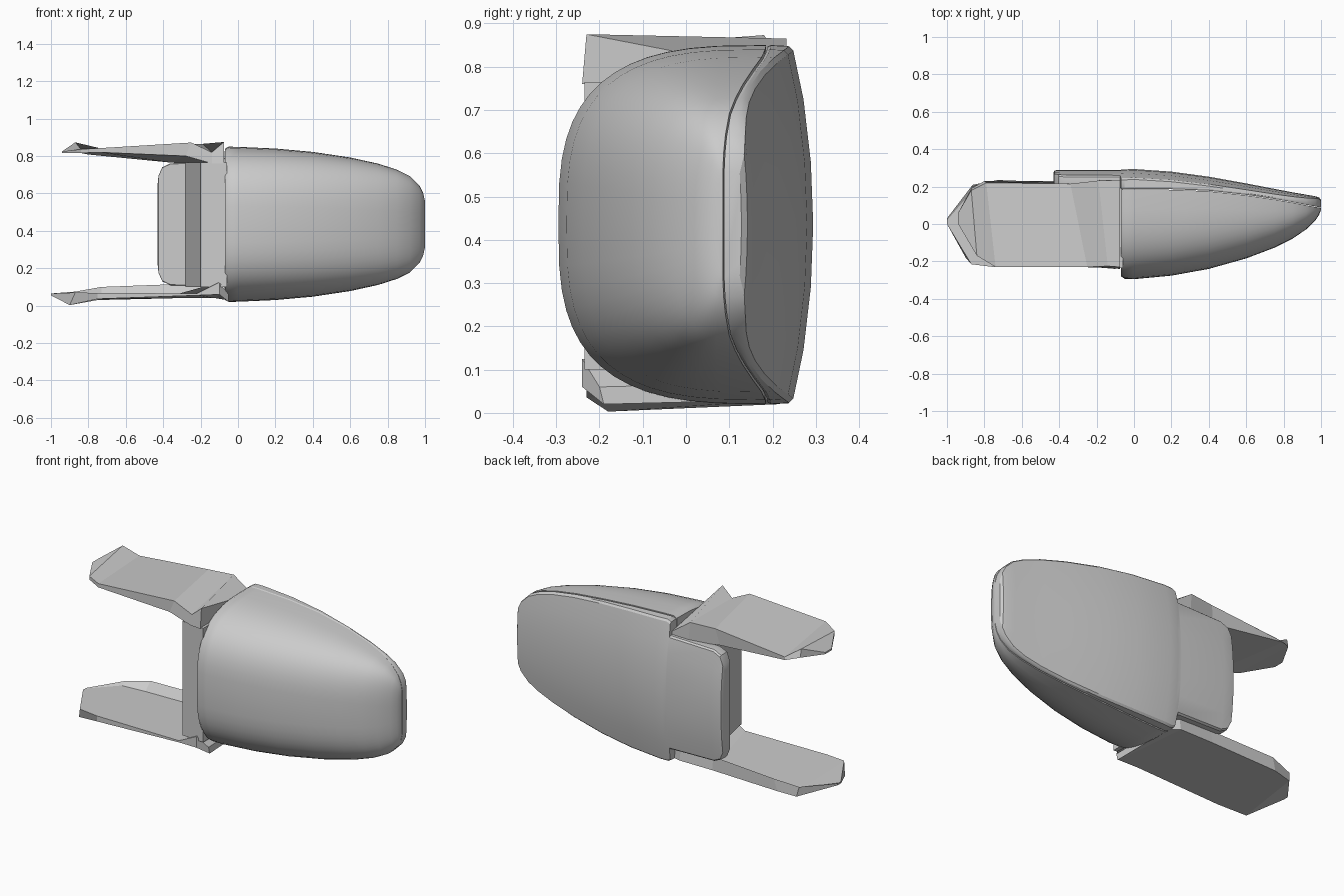
import bpy, bmesh, math

cube = bpy.data.objects.get("Cube")
if cube:
    bpy.data.objects.remove(cube)

grey = bpy.data.materials.new("plain grey")
grey.use_nodes = True
grey.diffuse_color = (0.6, 0.6, 0.6, 1)
grey.node_tree.nodes["Principled BSDF"].inputs["Base Color"].default_value = (0.6, 0.6, 0.6, 1)

MID = 0.435  # height of the centre line


def loft(name, rows, smooth=None):
    """Skin a list of equal-length closed sections and cap both ends."""
    bm = bmesh.new()
    rings = [[bm.verts.new(p) for p in row] for row in rows]
    n = len(rings[0])
    for a, b in zip(rings, rings[1:]):
        for i in range(n):
            j = (i + 1) % n
            bm.faces.new((a[i], a[j], b[j], b[i]))
    bm.faces.new(rings[0])
    bm.faces.new(rings[-1])
    bmesh.ops.recalc_face_normals(bm, faces=bm.faces)
    mesh = bpy.data.meshes.new(name)
    bm.to_mesh(mesh)
    bm.free()
    mesh.materials.append(grey)
    obj = bpy.data.objects.new(name, mesh)
    bpy.context.collection.objects.link(obj)
    if smooth:
        bpy.ops.object.select_all(action='DESELECT')
        obj.select_set(True)
        bpy.context.view_layer.objects.active = obj
        bpy.ops.object.shade_smooth_by_angle(angle=math.radians(smooth))
    return obj


# Stations along the body: x, half height, front y, seam y, back y
stations = [
    (-0.07, 0.404, -0.280, 0.185, 0.290), (-0.05, 0.415, -0.293, 0.185, 0.292),
    (0.00, 0.414, -0.295, 0.185, 0.294), (0.20, 0.405, -0.276, 0.183, 0.280),
    (0.40, 0.387, -0.240, 0.175, 0.253), (0.60, 0.357, -0.184, 0.153, 0.217),
    (0.75, 0.324, -0.127, 0.131, 0.188), (0.85, 0.292, -0.077, 0.114, 0.169),
    (0.92, 0.257, -0.029, 0.100, 0.157), (0.97, 0.207, 0.020, 0.091, 0.148),
    (0.99, 0.167, 0.050, 0.087, 0.142), (1.00, 0.122, 0.076, 0.085, 0.128)]


def shell_section(x, h, yf, ys, yb, steps=28):
    pts = []
    for i in range(steps + 1):
        t = math.pi * (i / steps - 0.5)
        s, c = math.sin(t), max(0, math.cos(t))
        pts.append((x, ys - (ys - yf) * c ** 0.667,
                    MID + h * math.copysign(abs(s) ** 0.667, s)))
    return pts


loft("front_shell", [shell_section(*s) for s in stations], 35)


def panel_section(x, h, ys, yb):
    bow = 0.045 * (h / 0.41) ** 2
    front = ys + 0.003
    half = [(0.99, front), (1.0, front + 0.008), (0.995, yb - bow - 0.010),
            (0.97, yb - bow), (0.7, yb - bow * 0.49), (0.35, yb - bow * 0.12)]
    upper = [(x, y, MID + h * f) for f, y in half]
    lower = [(x, y, MID - h * f) for f, y in reversed(half)]
    return upper + [(x, yb, MID)] + lower


# Back panel: narrow rounded tail, then the full outline of the shell
tail = [(-0.43, 0.21, 0.21, 0.275), (-0.425, 0.26, 0.20, 0.286),
        (-0.405, 0.305, 0.195, 0.289), (-0.36, 0.326, 0.195, 0.29),
        (-0.075, 0.332, 0.19, 0.29)]
body = [(x, h, ys, yb) for x, h, yf, ys, yb in stations]
loft("back_panel", [panel_section(*s) for s in tail + body], 28)

# Upright column between the two arms
column = [(-0.06, 0.21), (-0.28, 0.21), (-0.28, 0.18), (-0.20, -0.225), (-0.06, -0.235)]
loft("column", [[(x, y, z) for x, y in column] for z in (0.10, 0.765)])

# Upper arm: each row is front top, back top, back bottom, front bottom
loft("upper_arm", [
    [(-0.075, -0.23, 0.875), (-0.075, 0.235, 0.785), (-0.075, 0.235, 0.755), (-0.075, -0.24, 0.76)],
    [(-0.14, -0.225, 0.82), (-0.19, 0.232, 0.865), (-0.18, 0.235, 0.755), (-0.14, -0.235, 0.76)],
    [(-0.25, -0.23, 0.872), (-0.34, 0.215, 0.862), (-0.36, 0.20, 0.765), (-0.28, -0.23, 0.80)],
    [(-0.74, -0.23, 0.842), (-0.79, 0.22, 0.820), (-0.80, 0.23, 0.808), (-0.74, -0.23, 0.82)],
    [(-0.84, -0.17, 0.836), (-0.87, 0.18, 0.873), (-0.87, 0.19, 0.825), (-0.84, -0.17, 0.816)],
    [(-0.94, 0.00, 0.825), (-0.94, 0.06, 0.825), (-0.94, 0.06, 0.815), (-0.94, 0.00, 0.815)]])

# Lower arm: front top, foot of rim, top of rim, back bottom, front bottom
loft("lower_arm", [
    [(-0.05, -0.20, 0.06), (-0.06, 0.19, 0.07), (-0.06, 0.20, 0.08), (-0.06, 0.20, 0.03), (-0.05, -0.19, 0.02)],
    [(-0.10, -0.24, 0.125), (-0.12, 0.20, 0.09), (-0.12, 0.22, 0.105), (-0.12, 0.23, 0.04), (-0.10, -0.24, 0.06)],
    [(-0.22, -0.23, 0.065), (-0.33, 0.19, 0.06), (-0.33, 0.22, 0.115), (-0.33, 0.23, 0.04), (-0.22, -0.23, 0.055)],
    [(-0.75, -0.23, 0.068), (-0.73, 0.19, 0.055), (-0.73, 0.235, 0.10), (-0.75, 0.23, 0.03), (-0.75, -0.23, 0.036)],
    [(-0.87, -0.215, 0.07), (-0.87, 0.17, 0.06), (-0.87, 0.20, 0.075), (-0.86, 0.21, 0.02), (-0.90, -0.18, 0.003)],
    [(-1.00, 0.00, 0.065), (-1.00, 0.02, 0.065), (-1.00, 0.03, 0.065), (-1.00, 0.03, 0.055), (-1.00, 0.00, 0.055)]])
